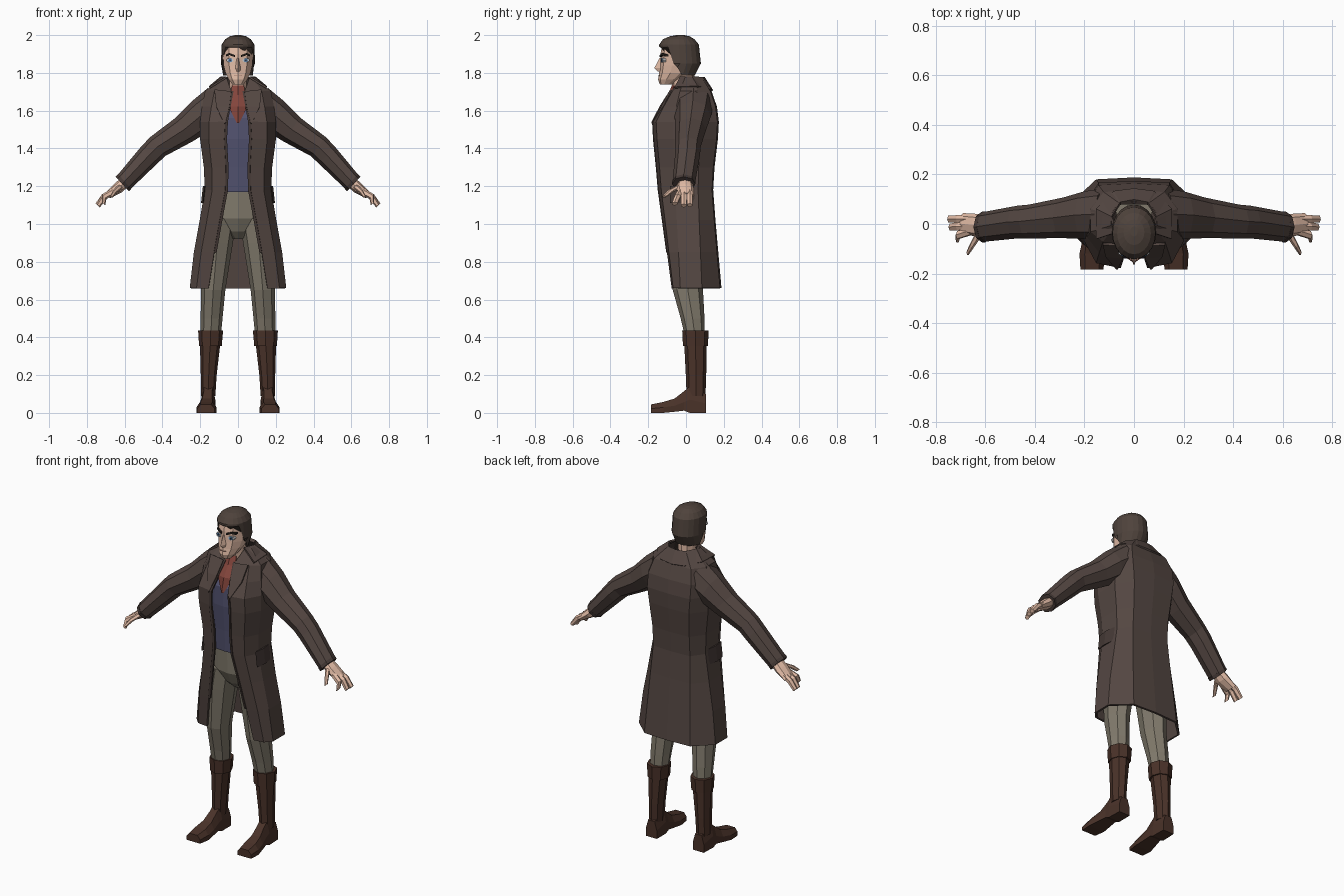
import bpy, bmesh
from math import sin, cos, pi
from mathutils import Vector


def material(name, rgb):
    m = bpy.data.materials.new(name)
    m.diffuse_color = (*rgb, 1)
    return m


COAT = material("coat_brown", (.088, .062, .054))
TRIM = material("trim_dark", (.06, .042, .037))
HAIR = material("hair_brown", (.078, .056, .045))
SKIN = material("skin", (.76, .5, .38))
LIPS = material("lips", (.4, .22, .17))
BOOT = material("boot_leather", (.068, .032, .022))
PANTS = material("pants_khaki", (.22, .195, .15))
SHIRT = material("shirt_blue", (.085, .085, .16))
TIE = material("tie_red", (.23, .06, .045))
WHITE = material("eye_white", (.8, .8, .8))
BLUE = material("iris_blue", (.08, .2, .4))
DARK = material("brow_dark", (.02, .015, .012))


def loft(name, rings, mat, mirror=True, closed=True, thick=0):
    """Skin a row of equal-length point rings, optionally mirrored or given thickness."""
    bm = bmesh.new()
    vs = [[bm.verts.new(p) for p in r] for r in rings]
    n = len(vs[0])
    for a, b in zip(vs, vs[1:]):
        for i in range(n if closed else n - 1):
            j = (i + 1) % n
            bm.faces.new((a[i], a[j], b[j], b[i]))
    if closed:
        bm.faces.new(vs[0])
        bm.faces.new(vs[-1])
    bmesh.ops.recalc_face_normals(bm, faces=bm.faces)
    me = bpy.data.meshes.new(name)
    bm.to_mesh(me)
    bm.free()
    me.materials.append(mat)
    ob = bpy.data.objects.new(name, me)
    bpy.context.collection.objects.link(ob)
    if mirror:
        ob.modifiers.new("mirror", 'MIRROR')
    if thick:
        s = ob.modifiers.new("thickness", 'SOLIDIFY')
        s.thickness, s.offset = thick, 0
    return ob


def ring(c, d, ru, rv, n=8):
    """Ellipse across direction d; rv runs along y."""
    y = Vector((0, 1, 0))
    u = y.cross(Vector(d).normalized())
    return [Vector(c) + u * ru * cos(2 * pi * i / n) + y * rv * sin(2 * pi * i / n) for i in range(n)]


def level(z, y0, y1, rx, n=10):
    """Horizontal ellipse between two depths, first point in front."""
    return [Vector((rx * sin(2 * pi * i / n), (y0 + y1) / 2 - (y1 - y0) / 2 * cos(2 * pi * i / n), z))
            for i in range(n)]


def tube(name, spec, d, mat, n=8, mirror=True):
    return loft(name, [ring(c, d, ru, rv, n) for c, ru, rv in spec], mat, mirror)


DOWN = (0, 0, -1)

# Long open coat: z, edge x, front y, side x, back corner x, back y
rows = [(.66, .155, -.07, .25, .15, .182), (.85, .125, -.095, .228, .14, .165),
        (1.02, .095, -.118, .197, .13, .15), (1.18, .065, -.14, .17, .12, .138),
        (1.3, .062, -.15, .175, .12, .145), (1.45, .07, -.165, .195, .13, .163),
        (1.54, .065, -.17, .195, .14, .168), (1.62, .05, -.125, .185, .14, .158),
        (1.7, .035, -.075, .17, .12, .13), (1.77, .06, -.01, .09, .06, .085)]
loft("coat_body", [[(xe, yf, z), (xe + .65 * (xs - xe), yf * .9, z), (xs, yf * .4, z), (xs, yb * .45, z),
                    (xb, yb * .96, z), (0, yb, z)] for z, xe, yf, xs, xb, yb in rows],
     COAT, closed=False, thick=.012)
# Dark front edging
loft("coat_front_edge", [[(xe - .01, yf + .002, z), (xe + .004, yf - .001, z)]
                         for z, xe, yf, *_ in rows[1:-1]], TRIM, closed=False, thick=.018)

# Collar and lapels
loft("collar", [[(.06, -.03, 1.778), (.088, .03, 1.778), (.055, .085, 1.775), (0, .095, 1.775)],
                [(.15, -.06, 1.722), (.15, .06, 1.727), (.08, .13, 1.71), (0, .14, 1.705)]],
     COAT, closed=False, thick=.01)
loft("lapel", [[(.035, -.085, 1.7), (.125, -.08, 1.71)], [(.045, -.136, 1.62), (.115, -.128, 1.62)],
               [(.065, -.18, 1.535), (.072, -.178, 1.53)]], COAT, closed=False, thick=.01)

# Pocket flaps
loft("pocket_flap", [ring((x, -.02, z), DOWN, .01, .065, 4)
                     for x, z in ((.176, 1.2), (.186, 1.11))], TRIM)

# Sleeves
arm = [((.115, .04, 1.63), (1, 0, -.5), .1, .105), ((.2, .036, 1.57), (1, 0, -.5), .092, .096),
       ((.285, .025, 1.5), (1, 0, -.7), .077, .082),
       ((.425, .01, 1.41), (1, 0, -.8), .064, .068), ((.47, .008, 1.365), (1, 0, -.9), .062, .066),
       ((.61, -.012, 1.215), (1, 0, -.95), .05, .06)]
loft("sleeve", [ring(*a) for a in arm], COAT)
HAND = (1, 0, -.9)
tube("cuff_edge", [((.6, -.012, 1.225), .052, .062), ((.613, -.012, 1.212), .052, .062)], HAND, TRIM)

# Hands
tube("palm", [((.59, -.005, 1.23), .03, .036), ((.635, -.005, 1.19), .03, .046),
              ((.69, .002, 1.15), .019, .042)], HAND, SKIN)
for i, (y, yt, x, z) in enumerate([(-.028, -.06, .722, 1.095), (-.008, -.012, .75, 1.085), (.02, .02, .755, 1.088)]):
    tube(f"finger_{i + 1}", [((.655, y, 1.175), .018, .017), ((.708, (y + yt) / 2, 1.145), .017, .018),
                             ((x - .01, yt, z + .012), .013, .016)], HAND, SKIN, 6)
tube("thumb", [((.62, -.03, 1.2), .022, .022), ((.65, -.08, 1.175), .017, .017),
               ((.67, -.115, 1.145), .012, .012)], (.4, -.6, -.4), SKIN, 6)

# Shirt front and tie
loft("shirt", [[(0, y, z), (.06, y * .96, z), (.12, y * .65, z)] for z, y in
               ((1.17, -.118), (1.3, -.125), (1.45, -.138), (1.56, -.135), (1.66, -.08))],
     SHIRT, closed=False, thick=.008)
loft("tie", [[(0, y, z), (x, y + .012, z)] for z, y, x in
             ((1.535, -.152, .004), (1.62, -.13, .048), (1.68, -.09, .038), (1.73, -.07, .03))],
     TIE, closed=False, thick=.012)

# Trousers
loft("trouser_hips", [level(*r, 12) for r in ((1.19, -.105, .1, .135), (1.03, -.1, .11, .15),
                                              (.96, -.07, .095, .07), (.92, -.03, .05, .025))], PANTS, False)
tube("trouser_leg", [((.088, .01, 1.03), .08, .102), ((.11, .01, .9), .083, .1), ((.131, .01, .65), .064, .08),
                     ((.14, .035, .5), .058, .063), ((.145, .05, .38), .052, .05)], DOWN, PANTS)

# Boots: folded top, shaft and foot
tube("boot_cuff", [((.145, .05, .435), .066, .07), ((.146, .05, .355), .06, .066)], DOWN, BOOT)
tube("boot_shaft", [((.147, .05, .38), .055, .06), ((.155, .053, .2), .042, .054),
                    ((.158, .053, .09), .038, .05)], DOWN, BOOT)
foot = [(.106, .157, .036, .1, 0), (.02, .158, .038, .14, 0), (-.01, .159, .037, .115, .012),
        (-.06, .163, .044, .076, .006), (-.12, .167, .053, .058, 0), (-.184, .17, .046, .045, 0)]
loft("boot_foot", [[(c - w, y, b), (c - w, y, h * .5), (c - w * .6, y, h), (c + w * .6, y, h),
                    (c + w, y, h * .5), (c + w, y, b)] for y, c, w, h, b in foot], BOOT)

# Neck and head
loft("neck", [level(1.64, -.05, .06, .06), level(1.74, -.075, .045, .048), level(1.82, -.08, .045, .05)], SKIN, False)
loft("head", [level(*r) for r in ((1.738, -.138, -.075, .03), (1.765, -.148, -.02, .052), (1.8, -.142, .03, .07),
                                  (1.84, -.138, .05, .08), (1.9, -.135, .06, .084),
                                  (1.955, -.125, .055, .075), (1.98, -.09, .03, .05))], SKIN, False)


# Hair cap: high hairline in front, sideburns and nape lower down
def hairline(p):
    z = 1.935 if p.y < -.072 else 1.83 if p.y < -.02 else 1.785
    return Vector((p.x, p.y, z))


loft("hair", [[hairline(p) for p in level(0, -.138, .045, .082, 20)],
              [Vector((p.x, p.y, max(p.z, hairline(p).z + .006))) for p in level(1.85, -.142, .079, .09, 20)],
              level(1.95, -.142, .068, .087, 20), level(1.978, -.122, .045, .068, 20),
              level(1.994, -.085, .018, .042, 20), level(2, -.05, -.01, .015, 20)], HAIR, False)

# Face: nose, mouth, eyes and brows
loft("nose", [[(-w, -.125, z), (0, y, z), (w, -.125, z)] for z, y, w in
              ((1.88, -.14, .01), (1.825, -.168, .018), (1.808, -.15, .016))], SKIN, False)
tube("mouth", [((0, -.142, 1.787), .022, .005), ((0, -.142, 1.784), .022, .005)], DOWN, LIPS, 8, False)
for name, mat, y, rx, rz in (("eye_white", WHITE, -.127, .02, .012), ("iris", BLUE, -.13, .01, .011),
                             ("pupil", DARK, -.132, .004, .005)):
    loft(name, [[(.042 + rx * cos(i * pi / 4), yy + .25 * rx * cos(i * pi / 4), 1.867 + rz * sin(i * pi / 4))
                 for i in range(8)] for yy in (-.11, y)], mat)
loft("brow", [[(x, y, z - .005), (x, y - .021, z - .005), (x, y - .021, z + .006), (x, y, z + .005)]
              for x, y, z in ((.016, -.118, 1.888), (.045, -.107, 1.899), (.064, -.09, 1.892))], DARK)
